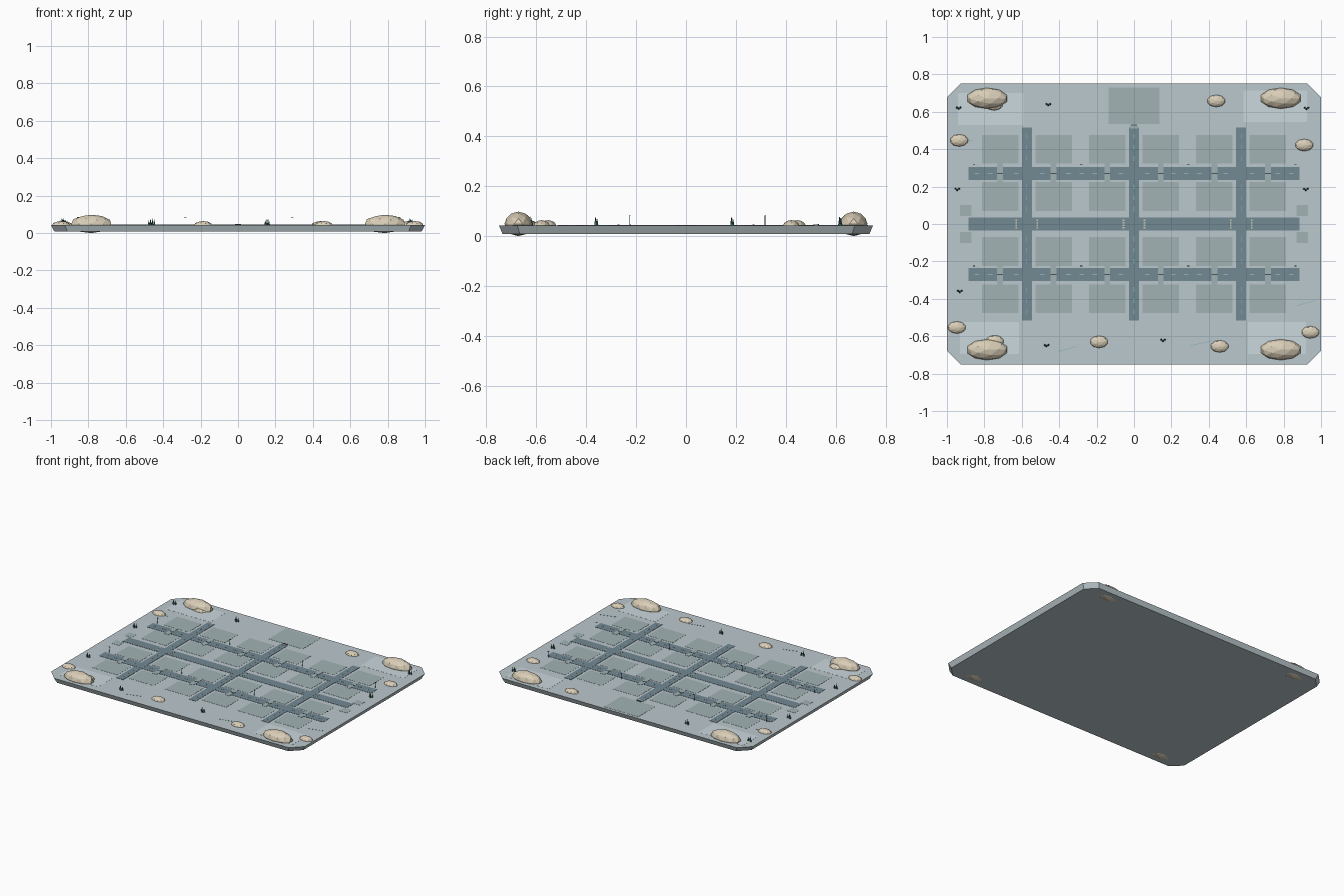
import bpy, bmesh, math, random
from mathutils import Matrix, Vector

if "Cube" in bpy.data.objects:
    bpy.data.objects.remove(bpy.data.objects["Cube"])

random.seed(4)
TOP = 0.043


def material(name, r, g, b):
    m = bpy.data.materials.new(name)
    m.diffuse_color = (r, g, b, 1)
    m.use_nodes = True
    m.node_tree.nodes["Principled BSDF"].inputs["Base Color"].default_value = m.diffuse_color
    return m


GROUND = material("pale_ground", 0.50, 0.58, 0.61)
PALE = material("pale_patch", 0.60, 0.69, 0.73)
LOT = material("lot_grey", 0.36, 0.45, 0.46)
ROAD = material("road_blue_grey", 0.17, 0.25, 0.29)
SAND = material("sandstone", 0.69, 0.61, 0.47)
MARK = material("road_mark", 0.65, 0.62, 0.48)
DARK = material("dark_metal", 0.06, 0.10, 0.11)
LEAF = material("dark_leaf", 0.04, 0.14, 0.13)
TEAL = material("teal_line", 0.25, 0.48, 0.50)


def finish(bm, name, mat):
    bmesh.ops.recalc_face_normals(bm, faces=bm.faces)
    mesh = bpy.data.meshes.new(name)
    bm.to_mesh(mesh)
    bm.free()
    mesh.materials.append(mat)
    ob = bpy.data.objects.new(name, mesh)
    bpy.context.collection.objects.link(ob)
    return ob


def boxes(name, items, mat, h, base=TOP - 0.002):
    """items: (x, y, width, depth[, angle]); every box rises h above the ground"""
    bm = bmesh.new()
    for x, y, w, d, *a in items:
        m = (Matrix.Translation((x, y, (base + TOP + h) / 2))
             @ Matrix.Rotation(a[0] if a else 0, 4, 'Z')
             @ Matrix.Diagonal((w, d, TOP + h - base, 1)))
        bmesh.ops.create_cube(bm, size=1, matrix=m)
    return finish(bm, name, mat)


# Chamfered ground slab, tapering slightly downward
def octagon(x, y, c):
    return [(x, y - c), (x - c, y), (c - x, y), (-x, y - c),
            (-x, c - y), (c - x, -y), (x - c, -y), (x, c - y)]


bm = bmesh.new()
low = [bm.verts.new((x, y, 0.009)) for x, y in octagon(0.982, 0.736, 0.07)]
high = [bm.verts.new((x, y, TOP)) for x, y in octagon(1.0, 0.75, 0.073)]
bm.faces.new(low)
bm.faces.new(high)
for i in range(8):
    j = (i + 1) % 8
    bm.faces.new((low[i], low[j], high[j], high[i]))
finish(bm, "ground_slab", GROUND)

# Light corner patches
boxes("corner_patches", [(-0.765, 0.615, 0.35, 0.17), (0.755, 0.63, 0.34, 0.17),
                         (-0.773, -0.61, 0.315, 0.17), (0.765, -0.61, 0.31, 0.17)], PALE, 0.0006)

# Building lots, main square lot and small side pads
AVENUES = (-0.573, 0, 0.573)
STREETS = (-0.27, 0, 0.27)
DRIVES = [a + s * 0.143 for a in AVENUES for s in (-1, 1)]
lots = [(x, y, 0.195, 0.153) for x in DRIVES for y in (-0.4, -0.147, 0.147, 0.4)]
boxes("building_lots", lots, LOT, 0.001)
boxes("main_lot", [(0, 0.633, 0.27, 0.195)], LOT, 0.001)
boxes("side_pads", [(sx * 0.9, sy * 0.073, 0.06, 0.058) for sx in (-1, 1) for sy in (-1, 1)],
      LOT, 0.001)

# Street grid, intersections, driveways
boxes("streets", [(0, y, 1.77, 0.07) for y in STREETS], ROAD, 0.0015)
boxes("avenues", [(x, 0, 0.054, 1.03) for x in AVENUES], ROAD, 0.0018)
boxes("intersections", [(x, y, 0.058, 0.07) for x in AVENUES for y in STREETS], ROAD, 0.0021)
boxes("driveways", [(x, s * 0.27, 0.032, 0.11) for x in DRIVES for s in (-1, 1)], LOT, 0.0024)
boxes("drain_slots", [(x, s * 0.27, 0.032, 0.008) for x in DRIVES for s in (-1, 1)], DARK, 0.003)

# Painted dashes and crosswalk bars
dashes = [(-0.84 + i * 0.07, y, 0.025, 0.003) for i in range(25) for y in (-0.27, 0.27)
          if min(abs(-0.84 + i * 0.07 - x) for x in list(AVENUES) + DRIVES) > 0.034]
dashes += [(x, s * y, 0.003, 0.025) for x in AVENUES for s in (-1, 1)
           for y in (0.08, 0.14, 0.2, 0.35, 0.41, 0.47)]
boxes("lane_dashes", dashes, TEAL, 0.0024)
boxes("crosswalk_bars", [(x + s * 0.056, -0.02 + i * 0.0133, 0.009, 0.006)
                         for x in AVENUES for s in (-1, 1) for i in range(4)], MARK, 0.0024)

# Small gate between the central avenue and the main lot
boxes("gate_step", [(0, 0.519, 0.045, 0.018)], LOT, 0.003)
boxes("gate_bar", [(0, 0.53, 0.034, 0.006)], DARK, 0.006)

# Thin surface tracks
boxes("surface_tracks", [(-0.355, -0.668, 0.1, 0.003, 0.27), (0.36, -0.638, 0.12, 0.003, 0.22),
                         (0.915, -0.424, 0.11, 0.003, 0.28), (-0.91, 0.445, 0.1, 0.003, 0.05)],
      TEAL, 0.001)


# Faceted boulders
def boulder(name, x, y, z, rx, ry, rz):
    bm = bmesh.new()
    bmesh.ops.create_icosphere(bm, subdivisions=2, radius=1)
    bmesh.ops.transform(bm, verts=bm.verts, matrix=Matrix.Translation((x, y, z))
                        @ Matrix.Diagonal((rx, ry, rz, 1)))
    finish(bm, name, SAND)


for sx in (-1, 1):
    for sy in (-1, 1):
        boulder("corner_boulder", sx * 0.785, sy * 0.672, 0.049, 0.112, 0.056, 0.049)
for x, y in [(-0.935, 0.447), (0.44, 0.658), (0.91, 0.422), (-0.947, -0.553), (-0.187, -0.63),
             (0.458, -0.654), (0.943, -0.579), (-0.748, 0.64), (-0.745, -0.627)]:
    boulder("small_boulder", x, y, 0.042, 0.049, 0.033, 0.022)

# Spiky plants: three narrow cones each
for x, y in [(-0.938, 0.62), (-0.458, 0.638), (0.922, 0.618), (0.918, 0.185),
             (-0.945, 0.185), (-0.932, -0.36), (-0.468, -0.65), (0.155, -0.622)]:
    bm = bmesh.new()
    for dx, dy, h in ((-0.009, 0.003, 0.026), (0, -0.003, 0.036), (0.01, 0.003, 0.03)):
        bmesh.ops.create_cone(bm, cap_ends=True, segments=5, radius1=0.006, radius2=0.0005,
                              depth=h, matrix=Matrix.Translation((x + dx, y + dy, TOP + h / 2 - 0.001)))
    finish(bm, "spiky_plant", LEAF)

# Street lamps on the far side of each outer street
for x in (-0.86, -0.286, 0.286, 0.86):
    for y in (-0.225, 0.317):
        bm = bmesh.new()
        bmesh.ops.create_cone(bm, cap_ends=True, segments=6, radius1=0.0015, radius2=0.0012, depth=0.042,
                              matrix=Matrix.Translation((x, y, TOP + 0.02)))
        bmesh.ops.create_cube(bm, size=1, matrix=Matrix.Translation((x + 0.004, y, TOP + 0.041))
                              @ Matrix.Diagonal((0.011, 0.004, 0.003, 1)))
        finish(bm, "street_lamp", DARK)
